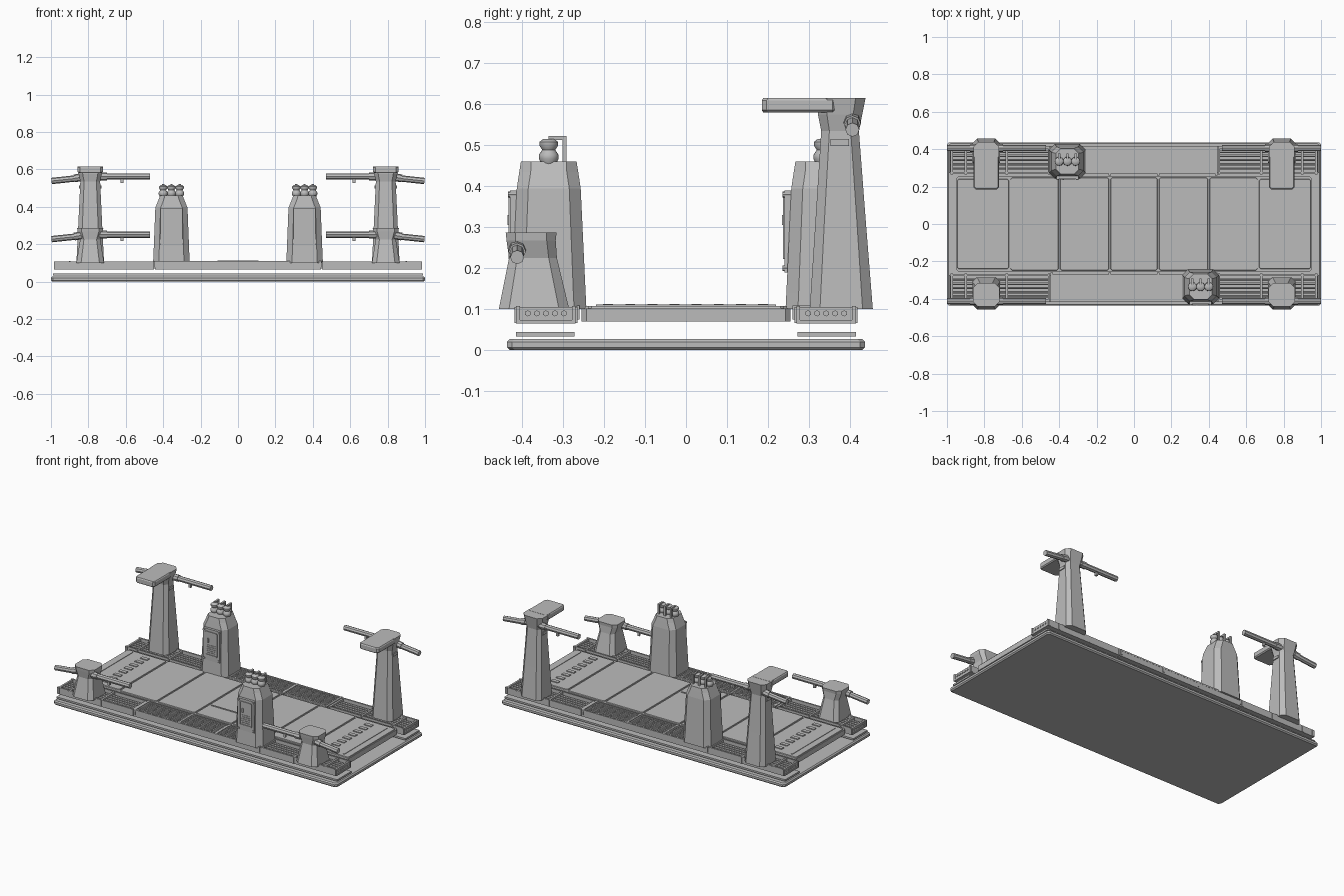
import bpy, bmesh, math
from mathutils import Matrix, Vector

cube = bpy.data.objects.get("Cube")
if cube:
    bpy.data.objects.remove(cube, do_unlink=True)

grey = bpy.data.materials.new("plain grey")
grey.use_nodes = True
tone = (0.5, 0.5, 0.5, 1)
grey.diffuse_color = tone
grey.node_tree.nodes["Principled BSDF"].inputs["Base Color"].default_value = tone


def finish(name, bm, smooth=False):
    """Turn a bmesh into a named object."""
    bmesh.ops.recalc_face_normals(bm, faces=bm.faces)
    mesh = bpy.data.meshes.new(name)
    bm.to_mesh(mesh)
    bm.free()
    mesh.materials.append(grey)
    obj = bpy.data.objects.new(name, mesh)
    bpy.context.collection.objects.link(obj)
    if smooth:
        bpy.ops.object.select_all(action='DESELECT')
        obj.select_set(True)
        bpy.context.view_layer.objects.active = obj
        bpy.ops.object.shade_smooth_by_angle(angle=math.radians(40))
    return obj


def box(bm, x0, x1, y0, y1, z0, z1):
    size = Matrix.Diagonal((x1 - x0, y1 - y0, z1 - z0, 1))
    place = Matrix.Translation(((x0 + x1) / 2, (y0 + y1) / 2, (z0 + z1) / 2))
    bmesh.ops.create_cube(bm, size=1, matrix=place @ size)


def loft(bm, rings):
    """Stack chamfered rectangles: (z, x0, x1, y0, y1, chamfer)."""
    loops = []
    for z, x0, x1, y0, y1, c in rings:
        outline = [(x0 + c, y0), (x1 - c, y0), (x1, y0 + c), (x1, y1 - c),
                   (x1 - c, y1), (x0 + c, y1), (x0, y1 - c), (x0, y0 + c)]
        loops.append([bm.verts.new((x, y, z)) for x, y in outline])
    for low, high in zip(loops, loops[1:]):
        for i in range(8):
            j = (i + 1) % 8
            bm.faces.new((low[i], low[j], high[j], high[i]))
    bm.faces.new(loops[0])
    bm.faces.new(loops[-1])


def rod(bm, start, end, r, sides=8):
    a, b = Vector(start), Vector(end)
    turn = (b - a).to_track_quat('Z', 'Y').to_matrix().to_4x4()
    bmesh.ops.create_cone(bm, cap_ends=True, segments=sides, radius1=r, radius2=r,
                          depth=(b - a).length, matrix=Matrix.Translation((a + b) / 2) @ turn)


# Base plate with rounded rim
bm = bmesh.new()
loft(bm, [(z, -1 + d, 1 - d, -0.437 + d, 0.437 - d, 0.012)
          for z, d in ((0, 0.007), (0.007, 0), (0.02, 0), (0.027, 0.007))])
finish("base_plate", bm)

# Deck slab and its raised panels
seams = [-0.95, -0.665, -0.4, -0.13, 0.13, 0.4, 0.665, 0.95]
bm = bmesh.new()
loft(bm, [(z, -0.95, 0.95, -0.255, 0.255, 0.012) for z in (0.07, 0.102)])
finish("deck_slab", bm)
bm = bmesh.new()
for a, b in zip(seams, seams[1:]):
    edge = 0.248 if abs(a + b) < 1.5 else 0.24
    loft(bm, [(0.1, a + 0.004, b - 0.004, -edge, edge, 0.008),
              (0.108, a + 0.006, b - 0.006, -edge + 0.002, edge - 0.002, 0.008)])
finish("deck_panels", bm)

# Small raised treads and slots on the deck
bm = bmesh.new()
for s in (-1, 1):
    for i in range(8):
        y = -0.19 + i * 0.054
        box(bm, s * 0.79 - 0.025, s * 0.79 + 0.025, y - 0.012, y + 0.012, 0.106, 0.113)
    box(bm, s * 0.9 - 0.004, s * 0.9 + 0.004, -0.22, 0.22, 0.106, 0.111)
box(bm, -0.11, 0.11, -0.115, -0.107, 0.106, 0.112)
finish("deck_treads", bm)

for side, label in ((-1, "front"), (1, "back")):
    def strip(bm, x0, x1, v0, v1, z0, z1):
        """Box whose depth runs outward from the deck on this side."""
        box(bm, x0, x1, min(side * v0, side * v1), max(side * v0, side * v1), z0, z1)

    # Thin lower strip
    bm = bmesh.new()
    strip(bm, -0.99, 0.99, 0.272, 0.415, 0.033, 0.044)
    finish(label + "_lower_strip", bm)

    # Cable trays with long bars
    bm = bmesh.new()
    for s in (-1, 1):
        x0, x1 = sorted((s * 0.45, s * 0.985))
        strip(bm, x0, x1, 0.27, 0.415, 0.065, 0.074)
        strip(bm, x0, x1, 0.405, 0.415, 0.065, 0.108)
        strip(bm, x0, x1, 0.27, 0.278, 0.07, 0.108)
        for i in range(5):
            y = side * (0.298 + i * 0.022)
            rod(bm, (x0, y, 0.09), (x1, y, 0.09), 0.0075, 6)
        for x in (0.455, 0.68, 0.9, 0.975):
            strip(bm, s * x - 0.006, s * x + 0.006, 0.265, 0.418, 0.066, 0.106)
    finish(label + "_cable_trays", bm)

    # Central walkway with grating panels
    bm = bmesh.new()
    strip(bm, -0.445, 0.445, 0.27, 0.415, 0.065, 0.101)
    for v in (0.272, 0.407):
        strip(bm, -0.445, 0.445, v, v + 0.009, 0.1, 0.109)
    for x in (-0.44, -0.13, 0.13, 0.44):
        strip(bm, x - 0.006, x + 0.006, 0.26, 0.418, 0.075, 0.109)
    for i in range(7):
        v = 0.292 + i * 0.016
        strip(bm, -0.44, 0.44, v, v + 0.007, 0.1, 0.106)
    for i in range(54):
        x = -0.43 + i * 0.016
        strip(bm, x, x + 0.006, 0.28, 0.408, 0.1, 0.1055)
    finish(label + "_walkway", bm)

    # Cabinet with chamfered corners
    cx, cy = -side * 0.356, side * 0.335
    bm = bmesh.new()
    loft(bm, [(z, cx - w, cx + w, cy - d, cy + d, c) for z, w, d, c in (
        (0.1, 0.098, 0.092, 0.03), (0.14, 0.096, 0.09, 0.03), (0.395, 0.086, 0.078, 0.028),
        (0.435, 0.07, 0.072, 0.028), (0.46, 0.06, 0.068, 0.025))])
    finish(label + "_cabinet", bm)

    # Cabinet door: plate, rim, handle and corner bolts
    bm = bmesh.new()
    y = cy - 0.094
    box(bm, cx - 0.058, cx + 0.058, y, cy - 0.075, 0.19, 0.39)
    for s in (-1, 1):
        box(bm, cx + s * 0.04 - 0.003, cx + s * 0.04 + 0.003, y - 0.004, y, 0.225, 0.37)
        box(bm, cx - 0.04, cx + 0.04, y - 0.004, y, 0.295 + s * 0.073, 0.301 + s * 0.073)
        for z in (0.2, 0.38):
            rod(bm, (cx + s * 0.052, y - 0.006, z), (cx + s * 0.052, y + 0.02, z), 0.007)
    box(bm, cx - 0.025, cx - 0.017, y - 0.007, y, 0.305, 0.33)
    for i in range(5):
        box(bm, cx - 0.03, cx + 0.03, y - 0.003, y, 0.235 + i * 0.012, 0.241 + i * 0.012)
    finish(label + "_cabinet_door", bm)

    # Ribbed insulators, with bent brackets behind them
    bm = bmesh.new()
    profile = [(0.455, 0.018), (0.467, 0.024), (0.477, 0.024), (0.489, 0.016),
               (0.5, 0.023), (0.508, 0.023), (0.516, 0.013)]
    for i in (-1, 0, 1):
        for (z0, r0), (z1, r1) in zip(profile, profile[1:]):
            bmesh.ops.create_cone(bm, segments=16, radius1=r0, radius2=r1, depth=z1 - z0,
                                  cap_ends=z1 == profile[-1][0],
                                  matrix=Matrix.Translation((cx + i * 0.044, cy, (z0 + z1) / 2)))
    bmesh.ops.remove_doubles(bm, verts=bm.verts, dist=0.0001)
    finish(label + "_insulators", bm, smooth=True)
    bm = bmesh.new()
    for i in (-1, 0, 1):
        x = cx + i * 0.044
        box(bm, x - 0.006, x + 0.006, cy, cy + 0.043, 0.513, 0.523)
        box(bm, x - 0.006, x + 0.006, cy + 0.034, cy + 0.043, 0.455, 0.515)
    finish(label + "_brackets", bm)

# Corner towers: rows of (z, half width, y0, y1, chamfer)
tall = [(0.1, 0.074, 0.302, 0.456, 0.025), (0.3, 0.064, 0.315, 0.44, 0.022),
        (0.535, 0.053, 0.33, 0.422, 0.02), (0.575, 0.062, 0.322, 0.43, 0.022),
        (0.615, 0.068, 0.32, 0.438, 0.024)]
short = [(0.1, 0.074, -0.457, -0.285, 0.025), (0.225, 0.054, -0.432, -0.315, 0.02),
         (0.268, 0.068, -0.438, -0.318, 0.022), (0.287, 0.07, -0.44, -0.316, 0.024)]
for s, hand in ((-1, "right"), (1, "left")):
    cx = s * 0.79
    for label, rows, py, pz, slot in (("back", tall, 0.406, 0.558, (0.353, 0.398, 0.498, 0.515)),
                                      ("front", short, -0.412, 0.247, (-0.4, -0.357, 0.254, 0.27))):
        bm = bmesh.new()
        loft(bm, [(z, cx - w, cx + w, y0, y1, c) for z, w, y0, y1, c in rows])
        box(bm, cx - 0.06, cx + 0.06, *slot)
        finish(f"{label}_{hand}_tower", bm)

        # Jointed pole: level inner arm, drooping outer arm
        bm = bmesh.new()
        rod(bm, (s * 0.47, py, pz + 0.004), (s * 0.8, py, pz + 0.004), 0.017)
        rod(bm, (s * 0.78, py, pz + 0.003), (s * 0.997, py, pz - 0.02), 0.017)
        rod(bm, (s * 0.84, py, pz), (s * 0.875, py, pz - 0.006), 0.021)
        rod(bm, (s * 0.7, py, pz + 0.004), (s * 0.735, py, pz + 0.004), 0.021)
        box(bm, s * 0.62 - 0.007, s * 0.62 + 0.007, py - 0.007, py + 0.007, pz - 0.03, pz)
        finish(f"{label}_{hand}_pole", bm)

    # Overhanging roof on the tall tower
    bm = bmesh.new()
    loft(bm, [(z, cx - w, cx + w, 0.185 + d, 0.37, 0.012)
              for z, w, d in ((0.58, 0.062, 0.004), (0.586, 0.068, 0), (0.61, 0.068, 0), (0.616, 0.064, 0.004))])
    finish(f"{hand}_tower_roof", bm)
